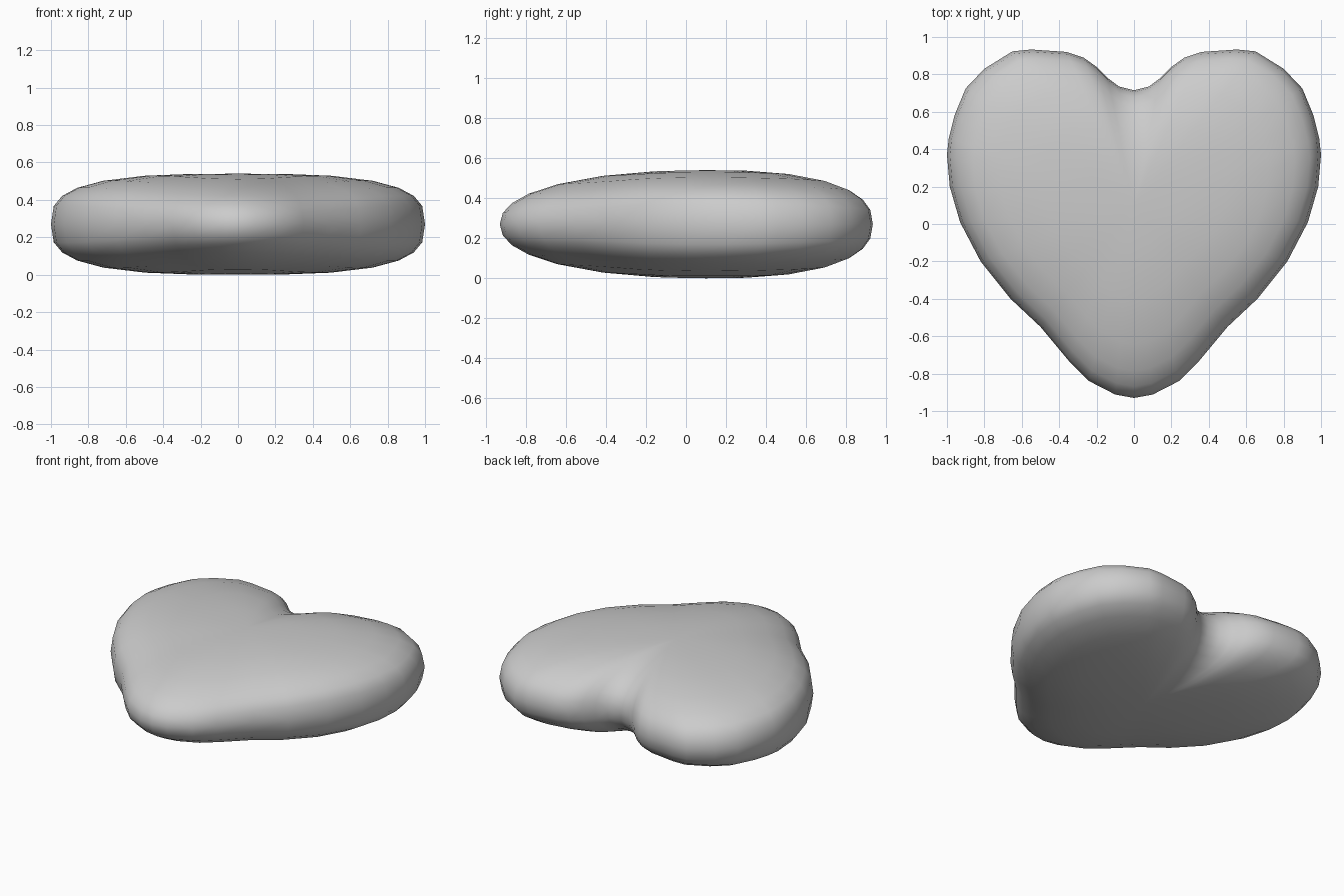
import bpy, bmesh, math

if "Cube" in bpy.data.objects:
    bpy.data.objects.remove(bpy.data.objects["Cube"])

# Right half of the heart outline, from the notch round to the tip
half = [(0, .715), (.08, .735), (.14, .78), (.2, .84), (.27, .89), (.36, .92),
        (.55, .933), (.65, .923), (.8, .83), (.9, .725), (.96, .58), (.99, .46),
        (1, .37), (.985, .2), (.93, .01), (.82, -.2), (.66, -.4), (.5, -.55),
        (.35, -.73), (.24, -.84), (.1, -.912), (0, -.93)]
outline = half + [(-x, y) for x, y in half[-2:0:-1]]
HALF_HEIGHT, CY = .27, .1
rings = [1, .985, .94, .86, .72, .5, .25]

def height(x, y, s):
    # Sides are boxier than the lobes' tops and the tip
    a = math.atan2(y - CY, x)
    n = 2.2 + .9 * math.cos(a) ** 2
    return HALF_HEIGHT * max(0, 1 - s ** n) ** (1 / n)

bm = bmesh.new()

def ring(s, side):
    return [bm.verts.new((x * s, CY + (y - CY) * s,
                          HALF_HEIGHT + side * height(x, y, s))) for x, y in outline]

# Pillow both sides from a shared rim
rim = ring(1, 1)
count = len(rim)
for side in (1, -1):
    prev = rim
    for s in rings[1:]:
        cur = ring(s, side)
        for i in range(count):
            j = (i + 1) % count
            bm.faces.new((prev[i], prev[j], cur[j], cur[i]))
        prev = cur
    apex = bm.verts.new((0, CY, HALF_HEIGHT * (1 + side)))
    for i in range(count):
        bm.faces.new((prev[i], prev[(i + 1) % count], apex))

bmesh.ops.recalc_face_normals(bm, faces=bm.faces)
for f in bm.faces:
    f.smooth = True
mesh = bpy.data.meshes.new("puffy_heart")
bm.to_mesh(mesh)
bm.free()
heart = bpy.data.objects.new("puffy_heart", mesh)
bpy.context.collection.objects.link(heart)
